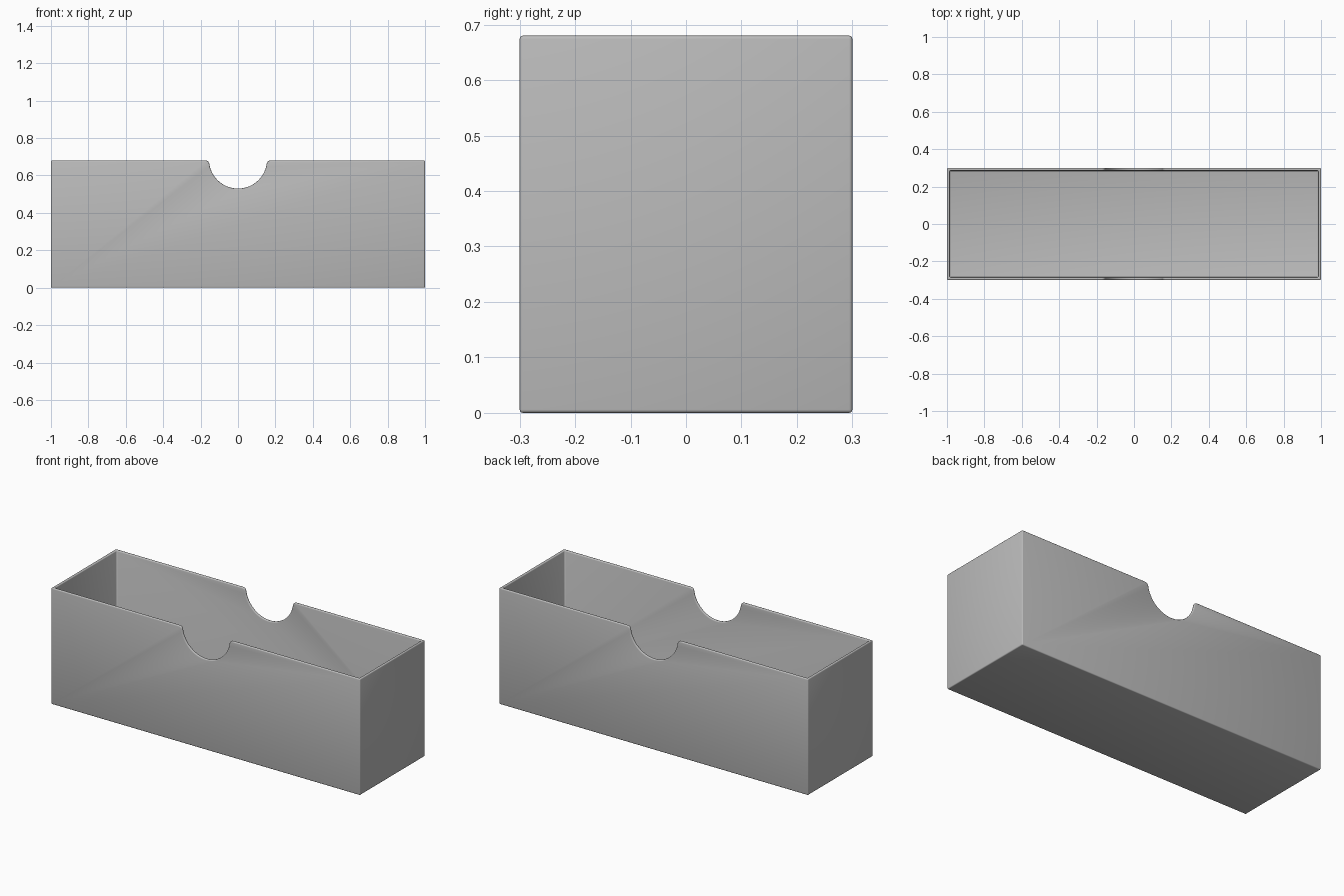
import bpy, bmesh, math

if "Cube" in bpy.data.objects:
    bpy.data.objects.remove(bpy.data.objects["Cube"])

L, W, H, T = 1.0, 0.30, 0.68, 0.015   # half length, half width, height, wall
NR, NZ, FR = 0.155, 0.685, 0.02       # notch radius, notch centre height, lip fillet

grey = bpy.data.materials.new("plain grey")
grey.diffuse_color = (0.5, 0.5, 0.5, 1)
grey.use_nodes = True
grey.node_tree.nodes["Principled BSDF"].inputs["Base Color"].default_value = grey.diffuse_color


def mesh_object(name, bm):
    bmesh.ops.recalc_face_normals(bm, faces=bm.faces)
    me = bpy.data.meshes.new(name)
    bm.to_mesh(me)
    bm.free()
    me.materials.append(grey)
    ob = bpy.data.objects.new(name, me)
    bpy.context.collection.objects.link(ob)
    return ob


def prism(name, points, axis, start, depth):
    """Extrude a closed outline along z, or along y for (x, z) outlines."""
    bm = bmesh.new()
    place = (lambda a, b: (a, b, start)) if axis == 'z' else (lambda a, b: (a, start, b))
    face = bm.faces.new([bm.verts.new(place(a, b)) for a, b in points])
    ext = bmesh.ops.extrude_face_region(bm, geom=[face])
    verts = [g for g in ext["geom"] if isinstance(g, bmesh.types.BMVert)]
    bmesh.ops.translate(bm, verts=verts, vec=(0, 0, depth) if axis == 'z' else (0, depth, 0))
    return mesh_object(name, bm)


def rect(a, b):
    return [(-a, -b), (a, -b), (a, b), (-a, b)]


# Notch outline: round bottom arc flowing into filleted lips
fz = H - FR
fx = math.sqrt((NR + FR) ** 2 - (NZ - fz) ** 2)
tip = math.atan2(fz - NZ, fx)
right = []
for i in range(17):
    a = -math.pi / 2 + (tip + math.pi / 2) * i / 16
    right.append((NR * math.cos(a), NZ + NR * math.sin(a)))
for i in range(1, 7):
    a = math.pi + tip + (math.pi / 2 - math.pi - tip) * i / 6
    right.append((fx + FR * math.cos(a), fz + FR * math.sin(a)))
right.append((fx, H + 0.1))
notch_outline = right + [(-x, z) for x, z in reversed(right[1:])]

# Box body with cavity and finger notches
box = prism("open_box", rect(L, W), 'z', 0, H)
cutters = [prism("cavity_cutter", rect(L - T, W - T), 'z', T, H),
           prism("notch_cutter", notch_outline, 'y', -0.5, 1.0)]
for c in cutters:
    c.hide_render = True
    m = box.modifiers.new(c.name, 'BOOLEAN')
    m.operation, m.solver, m.object = 'DIFFERENCE', 'EXACT', c

# Softened edges
bev = box.modifiers.new("soft_edges", 'BEVEL')
bev.width, bev.segments, bev.limit_method = 0.006, 3, 'ANGLE'
bev.angle_limit = math.radians(40)
bev.use_clamp_overlap = False

# Bake the result and drop the cutters
bpy.context.view_layer.update()
dg = bpy.context.evaluated_depsgraph_get()
baked = bpy.data.meshes.new_from_object(box.evaluated_get(dg))
box.modifiers.clear()
box.data = baked
for c in cutters:
    bpy.data.objects.remove(c)

bpy.context.view_layer.objects.active = box
box.select_set(True)
bpy.ops.object.shade_smooth_by_angle(angle=math.radians(35))
